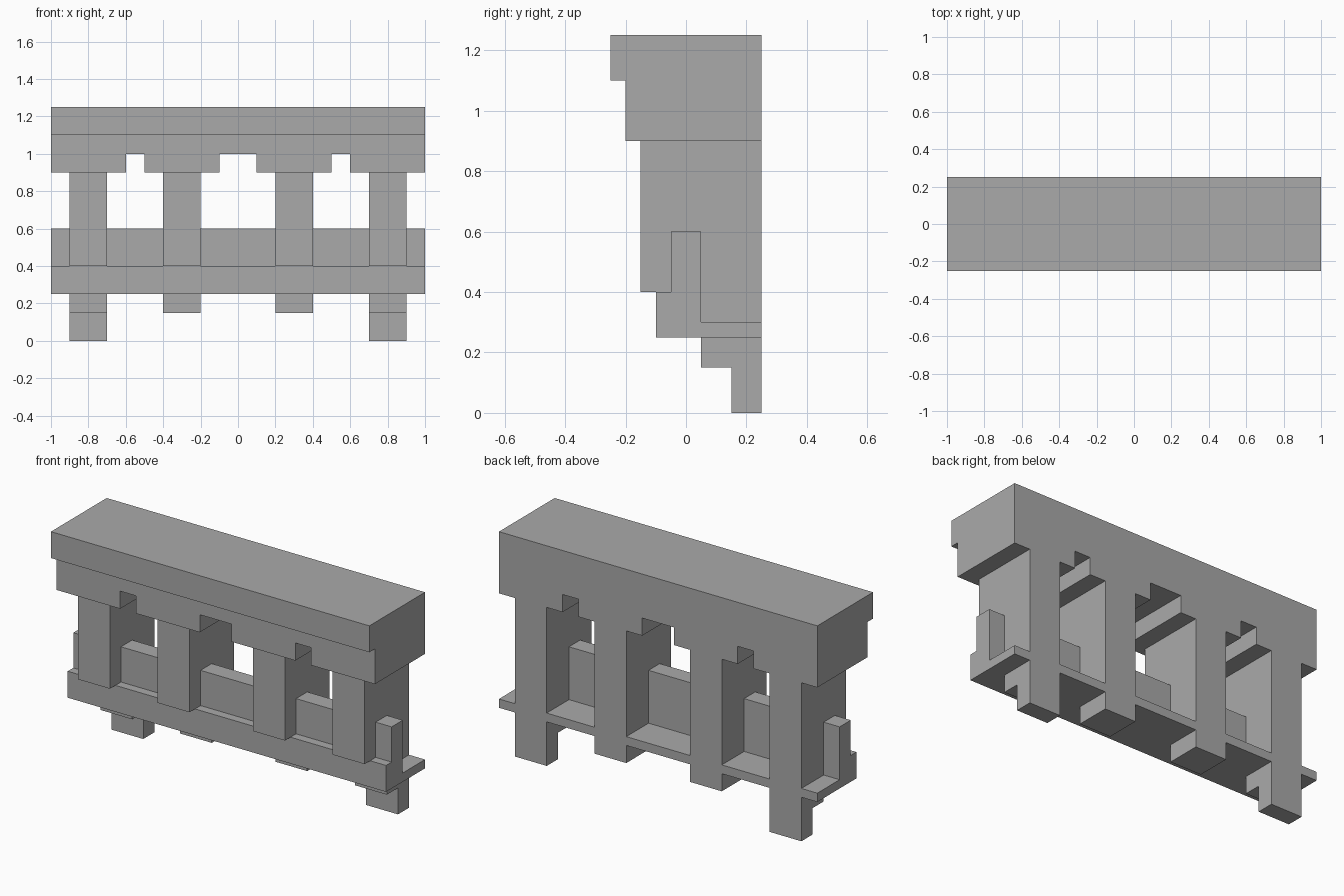
import bpy
import bmesh

cube = bpy.data.objects.get("Cube")
if cube:
    bpy.data.objects.remove(cube, do_unlink=True)

STONE = (0.4, 0.4, 0.4, 1)
stone = bpy.data.materials.new("grey stone")
stone.use_nodes = True
stone.diffuse_color = STONE
stone.node_tree.nodes["Principled BSDF"].inputs["Base Color"].default_value = STONE

BACK = 0.25


def extrude_side(name, profile, x0, x1):
    """Extrude a (y, z) side profile from x0 to x1."""
    bm = bmesh.new()
    face = bm.faces.new([bm.verts.new((x0, y, z)) for y, z in profile])
    out = bmesh.ops.extrude_face_region(bm, geom=[face])
    moved = [v for v in out["geom"] if isinstance(v, bmesh.types.BMVert)]
    bmesh.ops.translate(bm, verts=moved, vec=(x1 - x0, 0, 0))
    bmesh.ops.recalc_face_normals(bm, faces=bm.faces)
    mesh = bpy.data.meshes.new(name)
    bm.to_mesh(mesh)
    bm.free()
    mesh.materials.append(stone)
    obj = bpy.data.objects.new(name, mesh)
    bpy.context.collection.objects.link(obj)
    return obj


def box(y0, y1, z0, z1):
    return [(y0, z0), (y1, z0), (y1, z1), (y0, z1)]


# Stepped lintel with a projecting top band
lintel = extrude_side("lintel", [
    (BACK, 0.9), (BACK, 1.25), (-0.25, 1.25), (-0.25, 1.1), (-0.2, 1.1), (-0.2, 0.9)], -1, 1)

# Notches cut through the underside of the lintel
for x0, x1 in ((-0.6, -0.5), (-0.1, 0.1), (0.5, 0.6)):
    cutter = extrude_side("notch_cutter", box(-0.4, 0.4, 0.8, 1.0), x0, x1)
    cutter.hide_render = True
    cutter.hide_set(True)
    cut = lintel.modifiers.new("notch", 'BOOLEAN')
    cut.operation = 'DIFFERENCE'
    cut.solver = 'EXACT'
    cut.object = cutter

# Apply the cuts and drop the cutters
bpy.context.view_layer.update()
cut_mesh = bpy.data.meshes.new_from_object(
    lintel.evaluated_get(bpy.context.evaluated_depsgraph_get()))
lintel.modifiers.clear()
lintel.data = cut_mesh
for obj in [o for o in bpy.data.objects if o.name.startswith("notch_cutter")]:
    bpy.data.objects.remove(obj, do_unlink=True)

# Floor slab, front rail and parapet wall in one stepped profile
extrude_side("parapet_and_floor", [
    (-0.1, 0.25), (BACK, 0.25), (BACK, 0.3), (0.05, 0.3), (0.05, 0.6),
    (-0.05, 0.6), (-0.05, 0.4), (-0.1, 0.4)], -1, 1)

# Columns with stepped brackets below; the outer pair reaches the ground
upper = [(BACK, 0.9), (-0.15, 0.9), (-0.15, 0.4), (0.05, 0.4), (0.05, 0.15)]
inner = upper + [(BACK, 0.15)]
outer = upper + [(0.15, 0.15), (0.15, 0), (BACK, 0)]
for side, label in ((1, "left"), (-1, "right")):
    for kind, x, profile in (("inner", 0.3, inner), ("outer", 0.8, outer)):
        extrude_side(f"{label}_{kind}_column", profile, side * x - 0.1, side * x + 0.1)
